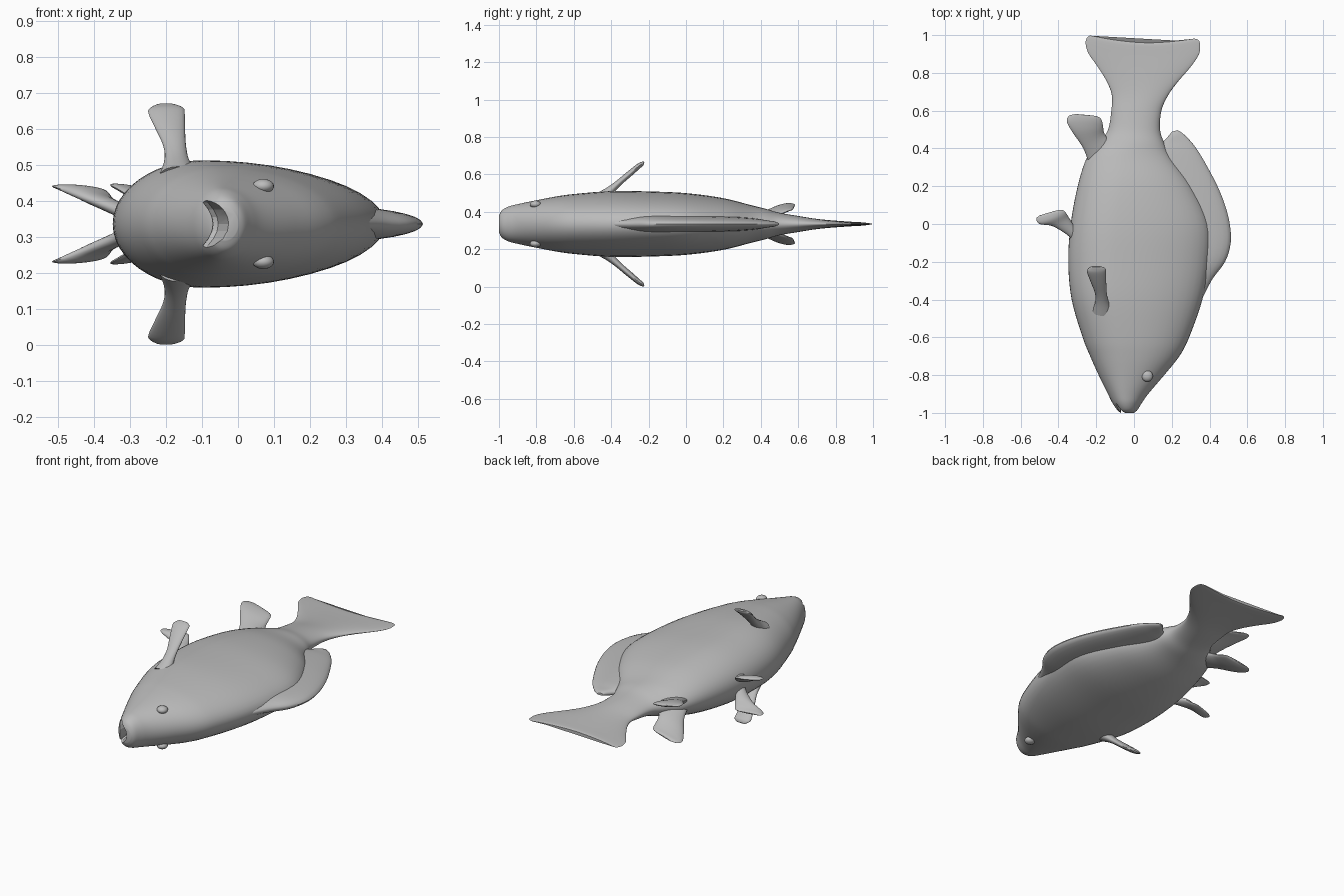
import bpy, bmesh, math
from mathutils import Vector

if "Cube" in bpy.data.objects:
    bpy.data.objects.remove(bpy.data.objects["Cube"])

MID = 0.335  # height of the fish's plane of symmetry

skin = bpy.data.materials.new("grey_skin")
skin.diffuse_color = (0.5, 0.5, 0.5, 1)
skin.use_nodes = True
skin.node_tree.nodes["Principled BSDF"].inputs["Base Color"].default_value = skin.diffuse_color


def catmull(p, q, r, s, t):
    return 0.5 * (2 * q + (r - p) * t + (2 * p - 5 * q + 4 * r - s) * t * t
                  + (3 * q - p - 3 * r + s) * t ** 3)


def refine(rows, steps):
    out, n = [], len(rows)
    for i in range(n - 1):
        quad = [rows[max(0, min(n - 1, i + k))] for k in (-1, 0, 1, 2)]
        for j in range(steps):
            out.append([catmull(*v, j / steps) for v in zip(*quad)])
    return out + [list(rows[-1])]


def finish(obj):
    bpy.ops.object.select_all(action='DESELECT')
    obj.select_set(True)
    bpy.context.view_layer.objects.active = obj
    bpy.ops.object.shade_smooth_by_angle(angle=math.radians(50))


def loft(name, rows, normal=(0, 0, 1), sides=32, steps=4, mirror=False, warp=None):
    """Each row: edge a (x,y,z), edge b (x,y,z), half thickness, fraction of widest point."""
    nrm = Vector(normal).normalized()
    bm = bmesh.new()
    rings = []
    for r in refine(rows, steps):
        a, b, t, f = Vector(r[0:3]), Vector(r[3:6]), max(r[6], 0.002), r[7]
        c = a.lerp(b, f)
        ring = []
        for k in range(sides):
            ang = 2 * math.pi * k / sides
            co = math.cos(ang)
            p = c + ((b - c) if co > 0 else (c - a)) * co + nrm * t * math.sin(ang)
            ring.append(bm.verts.new(warp(p) if warp else p))
        rings.append(ring)
    for r0, r1 in zip(rings, rings[1:]):
        for k in range(sides):
            m = (k + 1) % sides
            bm.faces.new((r0[k], r0[m], r1[m], r1[k]))
    bm.faces.new(rings[0])
    bm.faces.new(rings[-1])
    bmesh.ops.recalc_face_normals(bm, faces=bm.faces)
    me = bpy.data.meshes.new(name)
    bm.to_mesh(me)
    bm.free()
    obj = bpy.data.objects.new(name, me)
    obj.location.z = MID
    me.materials.append(skin)
    bpy.context.collection.objects.link(obj)
    finish(obj)
    if mirror:
        mod = obj.modifiers.new("mirror", 'MIRROR')
        mod.use_axis = (False, False, True)
    return obj


# Body with tail: y, belly x, back x, half thickness, widest fraction
stations = [
    (-1.0, -0.07, 0.0, 0.045, .45), (-0.985, -0.088, 0.018, 0.072, .45),
    (-0.95, -0.113, 0.04, 0.093, .45), (-0.9, -0.138, 0.075, 0.106, .43),
    (-0.8, -0.187, 0.16, 0.127, .42), (-0.7, -0.232, 0.24, 0.146, .4),
    (-0.6, -0.272, 0.292, 0.16, .38), (-0.4, -0.33, 0.362, 0.176, .34),
    (-0.2, -0.348, 0.40, 0.174, .33), (0, -0.335, 0.40, 0.165, .33),
    (0.2, -0.298, 0.31, 0.138, .38), (0.35, -0.25, 0.20, 0.1, .45),
    (0.43, -0.185, 0.16, 0.08, .5), (0.5, -0.137, 0.138, 0.06, .5),
    (0.6, -0.12, 0.145, 0.043, .5), (0.68, -0.117, 0.18, 0.03, .5),
    (0.75, -0.142, 0.23, 0.022, .5), (0.83, -0.19, 0.297, 0.016, .5),
    (0.9, -0.24, 0.343, 0.012, .5), (0.95, -0.256, 0.35, 0.01, .5),
    (0.98, -0.25, 0.343, 0.008, .5), (0.995, -0.232, 0.32, 0.004, .5)]


def tail_notch(p):
    # hollow trailing edge, upper lobe slightly shorter
    s = max(0, min(1, (p.y - 0.75) / 0.25))
    hollow = max(0, 1 - ((p.x - 0.05) / 0.29) ** 2)
    p.y -= s * s * (0.028 * hollow + 0.03 * max(0, min(1, (p.x + 0.23) / 0.3)) * 0.5)
    p.y += 0.005 * s * s
    return p


body = loft("body", [(b, y, 0, k, y, 0, t, f) for y, b, k, t, f in stations],
            sides=48, steps=5, warp=tail_notch)

# Mouth: a curved wedge cut out of the snout
cut = []
for i in range(9):
    z = -0.08 + 0.02 * i
    bend = -0.045 * (z / 0.075) ** 2
    depth = 0.085 * (1 - 0.7 * (z / 0.08) ** 2)
    cut.append([(x + bend, y, z) for x, y in (
        (-0.07, -1.06), (-0.068, -1 + depth), (-0.055, -1 + depth), (-0.005, -1.06))])
bm = bmesh.new()
rings = [[bm.verts.new(p) for p in ring] for ring in cut]
for r0, r1 in zip(rings, rings[1:]):
    for k in range(4):
        m = (k + 1) % 4
        bm.faces.new((r0[k], r0[m], r1[m], r1[k]))
bm.faces.new(rings[0])
bm.faces.new(rings[-1])
bmesh.ops.recalc_face_normals(bm, faces=bm.faces)
me = bpy.data.meshes.new("mouth_cutter")
bm.to_mesh(me)
bm.free()
cutter = bpy.data.objects.new("mouth_cutter", me)
cutter.location.z = MID
cutter.hide_render = True
bpy.context.collection.objects.link(cutter)
mod = body.modifiers.new("mouth", 'BOOLEAN')
mod.operation = 'DIFFERENCE'
mod.solver = 'EXACT'
mod.object = cutter
bpy.context.view_layer.objects.active = body
bpy.ops.object.modifier_apply(modifier="mouth")
bpy.data.objects.remove(cutter)
finish(body)

# Dorsal fin: inner x, y, outer x, y, half thickness
dorsal = [(.1, -.45, .335, -.45, .04), (.1, -.3, .41, -.3, .05), (.1, -.2, .482, -.2, .052),
          (.1, -.1, .512, -.1, .05), (.1, 0, .507, 0, .048), (.1, .1, .482, .1, .045),
          (.08, .2, .442, .2, .042), (.08, .3, .39, .3, .036), (.1, .38, .337, .39, .028),
          (.14, .42, .292, .447, .02), (.18, .463, .255, .482, .014), (.2, .488, .23, .497, .006)]
loft("dorsal_fin", [(a, y, 0, b, w, 0, t, .35) for a, y, b, w, t in dorsal])

# Side fins reach out from the cheeks as paddles
loft("pectoral_fins", [
    (-.22, -.46, .13, -.11, -.46, .13, .04, .5), (-.205, -.41, .175, -.135, -.41, .175, .024, .5),
    (-.207, -.365, .215, -.144, -.365, .215, .017, .5), (-.228, -.31, .262, -.147, -.31, .262, .016, .5),
    (-.249, -.255, .308, -.148, -.255, .308, .014, .5), (-.243, -.235, .322, -.152, -.235, .322, .011, .5),
    (-.225, -.225, .332, -.175, -.225, .332, .004, .5)],
    normal=(0, -.67, .74), sides=20, mirror=True)

# Belly fins, paired, fanning out and back
loft("pelvic_fins", [
    (-.31, -.12, .02, -.27, -.04, .025, .025, .5), (-.345, -.065, .04, -.315, -.01, .04, .02, .5),
    (-.43, -.012, .073, -.342, .03, .06, .018, .5), (-.5, 0, .1, -.36, .058, .085, .014, .5),
    (-.517, .028, .105, -.375, .073, .094, .009, .5), (-.5, .045, .104, -.4, .074, .097, .003, .5)],
    normal=(.35, -.2, .9), sides=20, mirror=True)

# Paired fins in front of the tail
loft("anal_fins", [
    (-.24, .32, .02, -.12, .43, .02, .025, .5), (-.268, .4, .053, -.155, .475, .035, .02, .5),
    (-.325, .485, .092, -.163, .51, .055, .017, .5), (-.355, .54, .108, -.168, .54, .068, .013, .5),
    (-.345, .572, .108, -.18, .563, .075, .009, .5), (-.31, .582, .104, -.21, .573, .082, .003, .5)],
    normal=(.25, -.25, .93), sides=20, mirror=True)

# Eyes: low bumps on both cheeks
bpy.ops.mesh.primitive_uv_sphere_add(segments=20, ring_count=12, radius=1, location=(0, 0, 0))
eyes = bpy.context.object
eyes.name = "eyes"
for v in eyes.data.vertices:
    v.co = (v.co.x * 0.03 + 0.07, v.co.y * 0.03 - 0.805, v.co.z * 0.02 + 0.105)
eyes.location.z = MID
eyes.data.materials.append(skin)
finish(eyes)
mod = eyes.modifiers.new("mirror", 'MIRROR')
mod.use_axis = (False, False, True)
